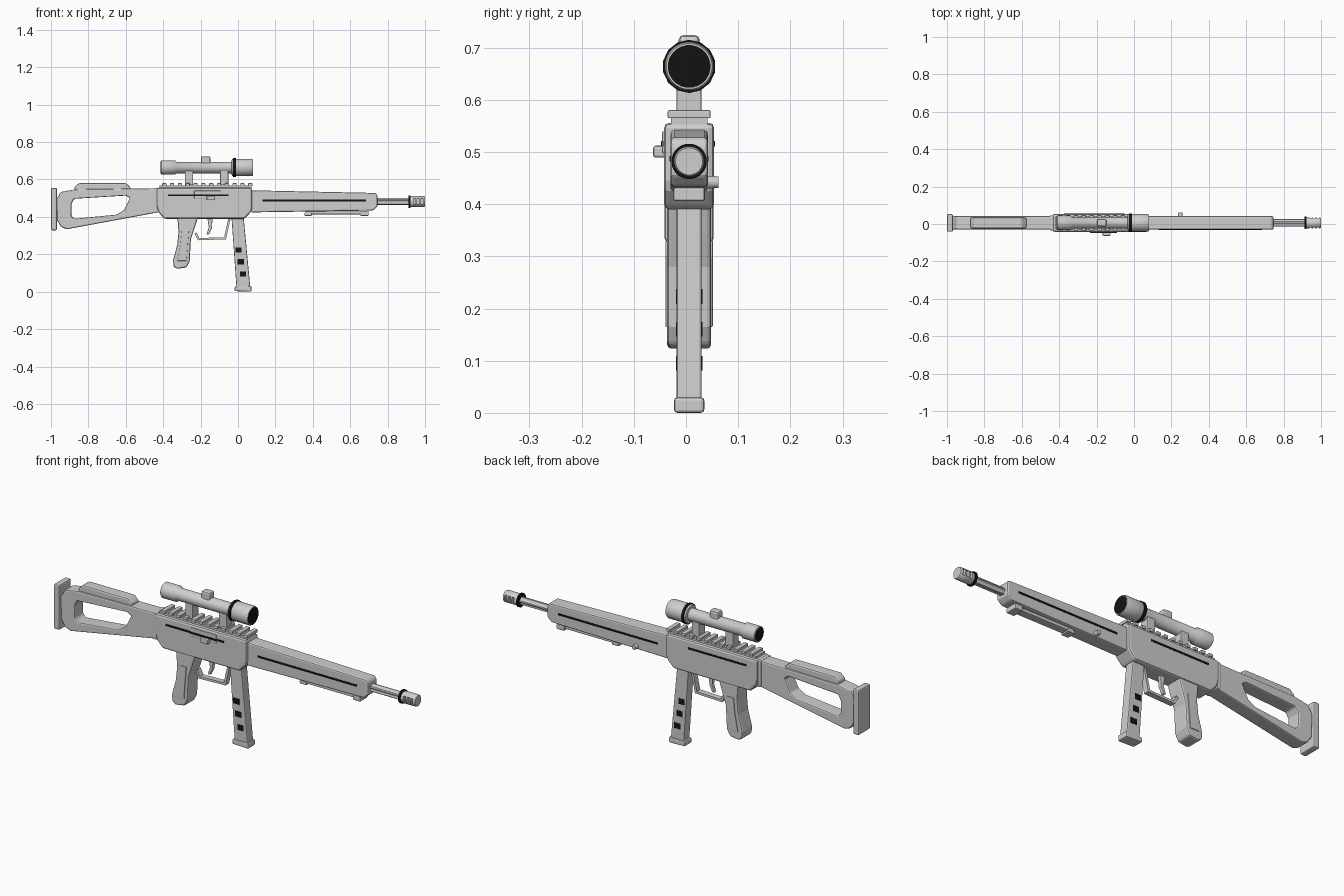
import bpy, bmesh, math
from mathutils import Matrix, Vector

if "Cube" in bpy.data.objects:
    bpy.data.objects.remove(bpy.data.objects["Cube"])

C = 0.006  # centre plane of the body


def material(name, v):
    m = bpy.data.materials.new(name)
    m.diffuse_color = (v, v, v, 1)
    m.use_nodes = True
    m.node_tree.nodes["Principled BSDF"].inputs["Base Color"].default_value = m.diffuse_color
    return m


GREY = material("light grey", 0.62)
BLACK = material("black", 0.006)


def finish(name, bm, mat=GREY, bevel=0, smooth=False):
    bmesh.ops.recalc_face_normals(bm, faces=bm.faces[:])
    me = bpy.data.meshes.new(name)
    bm.to_mesh(me)
    bm.free()
    me.materials.append(mat)
    ob = bpy.data.objects.new(name, me)
    bpy.context.collection.objects.link(ob)
    if smooth:
        bpy.ops.object.select_all(action='DESELECT')
        ob.select_set(True)
        bpy.context.view_layer.objects.active = ob
        bpy.ops.object.shade_smooth_by_angle(angle=math.radians(40))
    if bevel:
        add_bevel(ob, bevel)
    return ob


def add_bevel(ob, width):
    b = ob.modifiers.new("bevel", 'BEVEL')
    b.width, b.segments, b.limit_method = width, 2, 'ANGLE'
    b.angle_limit = math.radians(35)


def prism(name, pts, y0, y1, mat=GREY, bevel=0):
    """Side outline (x, z) extruded across y."""
    bm = bmesh.new()
    f = bm.faces.new([bm.verts.new((x, y0, z)) for x, z in pts])
    ext = bmesh.ops.extrude_face_region(bm, geom=[f])
    vs = [g for g in ext['geom'] if isinstance(g, bmesh.types.BMVert)]
    bmesh.ops.translate(bm, verts=vs, vec=(0, y1 - y0, 0))
    return finish(name, bm, mat, bevel)


def boxes(name, ranges, mat=GREY, bevel=0):
    bm = bmesh.new()
    for x0, x1, y0, y1, z0, z1 in ranges:
        m = Matrix.Translation(((x0 + x1) / 2, (y0 + y1) / 2, (z0 + z1) / 2))
        bmesh.ops.create_cube(bm, size=1, matrix=m @ Matrix.Diagonal((x1 - x0, y1 - y0, z1 - z0, 1)))
    return finish(name, bm, mat, bevel)


def lathe(name, prof, z, n=24, mat=GREY, y=C, smooth=True):
    """Profile (x, radius) turned about an axis along x."""
    bm = bmesh.new()
    rings = [[bm.verts.new((x, y + r * math.cos(a), z + r * math.sin(a)))
              for a in (2 * math.pi * (i + 0.5) / n for i in range(n))] for x, r in prof]
    for a, b in zip(rings, rings[1:]):
        for i in range(n):
            bm.faces.new((a[i], a[(i + 1) % n], b[(i + 1) % n], b[i]))
    bm.faces.new(rings[0])
    bm.faces.new(rings[-1])
    return finish(name, bm, mat, smooth=smooth)


def cut(ob, cutter):
    m = ob.modifiers.new("cut", 'BOOLEAN')
    m.object, m.operation, m.solver = cutter, 'DIFFERENCE', 'EXACT'
    cutter.hide_render = True
    cutter.hide_viewport = True
    cutter.display_type = 'WIRE'


# Stock, with its opening, butt plate and cheek rest
stock = prism("stock", [(-0.97, 0.495), (-0.948, 0.533), (-0.87, 0.547), (-0.44, 0.553), (-0.44, 0.422),
                        (-0.915, 0.334), (-0.945, 0.345), (-0.967, 0.38)], C - 0.036, C + 0.036)
hole = prism("stock_opening_cutter", [(-0.89, 0.47), (-0.875, 0.497), (-0.6, 0.514), (-0.578, 0.5),
                                      (-0.61, 0.435), (-0.65, 0.412), (-0.875, 0.39), (-0.89, 0.405)],
             C - 0.1, C + 0.1)
cut(stock, hole)
add_bevel(stock, 0.007)
boxes("butt_plate", [(-1, -0.968, C - 0.047, C + 0.047, 0.328, 0.555)], bevel=0.007)
prism("cheek_rest", [(-0.875, 0.535), (-0.875, 0.56), (-0.85, 0.581), (-0.6, 0.581), (-0.575, 0.56),
                     (-0.575, 0.535)], C - 0.029, C + 0.029, bevel=0.008)

# Receiver with rear collar
prism("receiver", [(-0.435, 0.556), (0.075, 0.556), (0.075, 0.445), (0.068, 0.425), (0.035, 0.39),
                   (-0.395, 0.39), (-0.425, 0.425), (-0.435, 0.46)], C - 0.048, C + 0.048, bevel=0.01)
boxes("rear_collar", [(-0.45, -0.43, C - 0.04, C + 0.04, 0.42, 0.555)], bevel=0.005)

# Forend
prism("forend", [(0.07, 0.542), (0.735, 0.528), (0.746, 0.515), (0.746, 0.455), (0.722, 0.434),
                 (0.07, 0.424)], C - 0.036, C + 0.036, bevel=0.007)

# Dark side grooves and magazine windows on both sides
for s, side in ((-1, "front"), (1, "back")):
    for name, x0, x1, z, w in (("forend_groove_", 0.13, 0.685, 0.487, 0.036),
                               ("receiver_groove_", -0.375, -0.05, 0.516, 0.048)):
        ya, yb = sorted((C + s * (w - 0.003), C + s * (w + 0.0015)))
        boxes(name + side, [(x0, x1, ya, yb, z - 0.005, z + 0.005)], BLACK)
    ya, yb = sorted((C + s * 0.022, C + s * 0.0255))
    boxes("magazine_windows_" + side,
          [(x - 0.017, x + 0.017, ya, yb, z - 0.014, z + 0.014)
           for x, z in ((0.003, 0.223), (0.015, 0.16), (0.027, 0.095))], BLACK)
    # Raised grip panels
    ya, yb = sorted((C + s * 0.04, C + s * 0.0455))
    prism("grip_panel_" + side, [(-0.3, 0.33), (-0.262, 0.33), (-0.268, 0.26), (-0.275, 0.165), (-0.325, 0.165),
                                 (-0.308, 0.25)], ya, yb, bevel=0.002)

# Bolt plate and handle
boxes("bolt_plate", [(-0.235, -0.09, C - 0.052, C - 0.04, 0.497, 0.54)], bevel=0.004)
boxes("bolt_plate_line", [(-0.235, -0.09, C - 0.0535, C - 0.051, 0.511, 0.521)], BLACK)
boxes("bolt_handle", [(-0.168, -0.125, C - 0.069, C - 0.045, 0.489, 0.512)], bevel=0.005)

# Grip
prism("grip", [(-0.325, 0.41), (-0.21, 0.41), (-0.232, 0.34), (-0.252, 0.28), (-0.258, 0.165), (-0.275, 0.13),
               (-0.325, 0.122), (-0.345, 0.135), (-0.347, 0.17), (-0.325, 0.25), (-0.318, 0.32)],
      C - 0.042, C + 0.042, bevel=0.008)

# Trigger and its guard
prism("trigger_guard", [(-0.232, 0.31), (-0.214, 0.275), (-0.064, 0.28), (-0.038, 0.4), (-0.05, 0.4),
                        (-0.074, 0.291), (-0.207, 0.287), (-0.222, 0.318)], C - 0.014, C + 0.014)
prism("trigger", [(-0.165, 0.4), (-0.135, 0.4), (-0.14, 0.34), (-0.155, 0.307), (-0.168, 0.307), (-0.156, 0.345)],
      C - 0.009, C + 0.009, bevel=0.003)

# Magazine and its foot
prism("magazine", [(-0.035, 0.4), (0.03, 0.4), (0.066, 0.02), (-0.008, 0.02)], C - 0.024, C + 0.024, bevel=0.005)
prism("magazine_foot", [(-0.018, 0.003), (-0.018, 0.028), (0.072, 0.03), (0.072, 0)], C - 0.029, C + 0.029,
      bevel=0.006)

# Fluted barrel, dark collar and slotted muzzle
bm = bmesh.new()
N = 20
ring = [bm.verts.new((0.73, C + r * math.cos(a), 0.482 + r * math.sin(a)))
        for r, a in ((0.02 if i % 4 < 2 else 0.015, 2 * math.pi * i / N) for i in range(N))]
ext = bmesh.ops.extrude_face_region(bm, geom=[bm.faces.new(ring)])
bmesh.ops.translate(bm, vec=(0.2, 0, 0), verts=[g for g in ext['geom'] if isinstance(g, bmesh.types.BMVert)])
finish("barrel", bm)
lathe("muzzle_collar", [(0.912, 0.034), (0.921, 0.034)], 0.482, mat=BLACK)
muzzle = lathe("muzzle", [(0.92, 0.025), (0.925, 0.029), (0.995, 0.029), (1, 0.026)], 0.482)
slots = boxes("muzzle_slot_cutter", [(x, x + 0.012, C + s * 0.026 - 0.012, C + s * 0.026 + 0.012, 0.466, 0.498)
                                     for s in (-1, 1) for x in (0.937, 0.957, 0.977)])
cut(muzzle, slots)

# Folded rest under the forend, with end blocks
boxes("under_rail", [(0.36, 0.69, C - 0.02, C + 0.02, 0.413, 0.43)], bevel=0.004)
boxes("under_rail_ends", [(0.355, 0.395, C - 0.024, C + 0.024, 0.406, 0.422),
                          (0.655, 0.698, C - 0.03, C + 0.03, 0.406, 0.432)], bevel=0.004)

# Round button on the back of the forend
bm = bmesh.new()
bmesh.ops.create_cone(bm, cap_ends=True, segments=16, radius1=0.013, radius2=0.011, depth=0.03,
                      matrix=Matrix.Translation((0.248, 0.047, 0.442)) @ Matrix.Rotation(-math.pi / 2, 4, 'X'))
finish("side_button", bm, smooth=True)

# Top rail with teeth
boxes("top_rail", [(-0.42, 0.072, C - 0.035, C + 0.035, 0.55, 0.568)])
boxes("rail_teeth", [(-0.405 + i * 0.0418, -0.383 + i * 0.0418, C - 0.041, C + 0.041, 0.565, 0.58)
                     for i in range(12)], bevel=0.002)

# Scope: mounts, body, dark ring, lenses and adjuster
boxes("scope_mounts", [(x, x + 0.043, C - 0.024, C + 0.024, 0.57, 0.65) for x in (-0.283, -0.095)], bevel=0.003)
lathe("scope_body", [(-0.413, 0.036), (-0.41, 0.039), (-0.338, 0.039), (-0.328, 0.031), (-0.035, 0.031),
                     (-0.033, 0.044), (-0.028, 0.047), (0.072, 0.047), (0.08, 0.044)], 0.664)
lathe("scope_ring", [(-0.026, 0.051), (-0.012, 0.051)], 0.664, n=14, mat=BLACK)
lathe("front_lens", [(0.07, 0.041), (0.0815, 0.041)], 0.664, mat=BLACK)
lathe("rear_lens", [(-0.4145, 0.033), (-0.4, 0.033)], 0.664, mat=BLACK)
boxes("scope_adjuster", [(-0.197, -0.147, C - 0.02, C + 0.02, 0.67, 0.724)], bevel=0.009)
